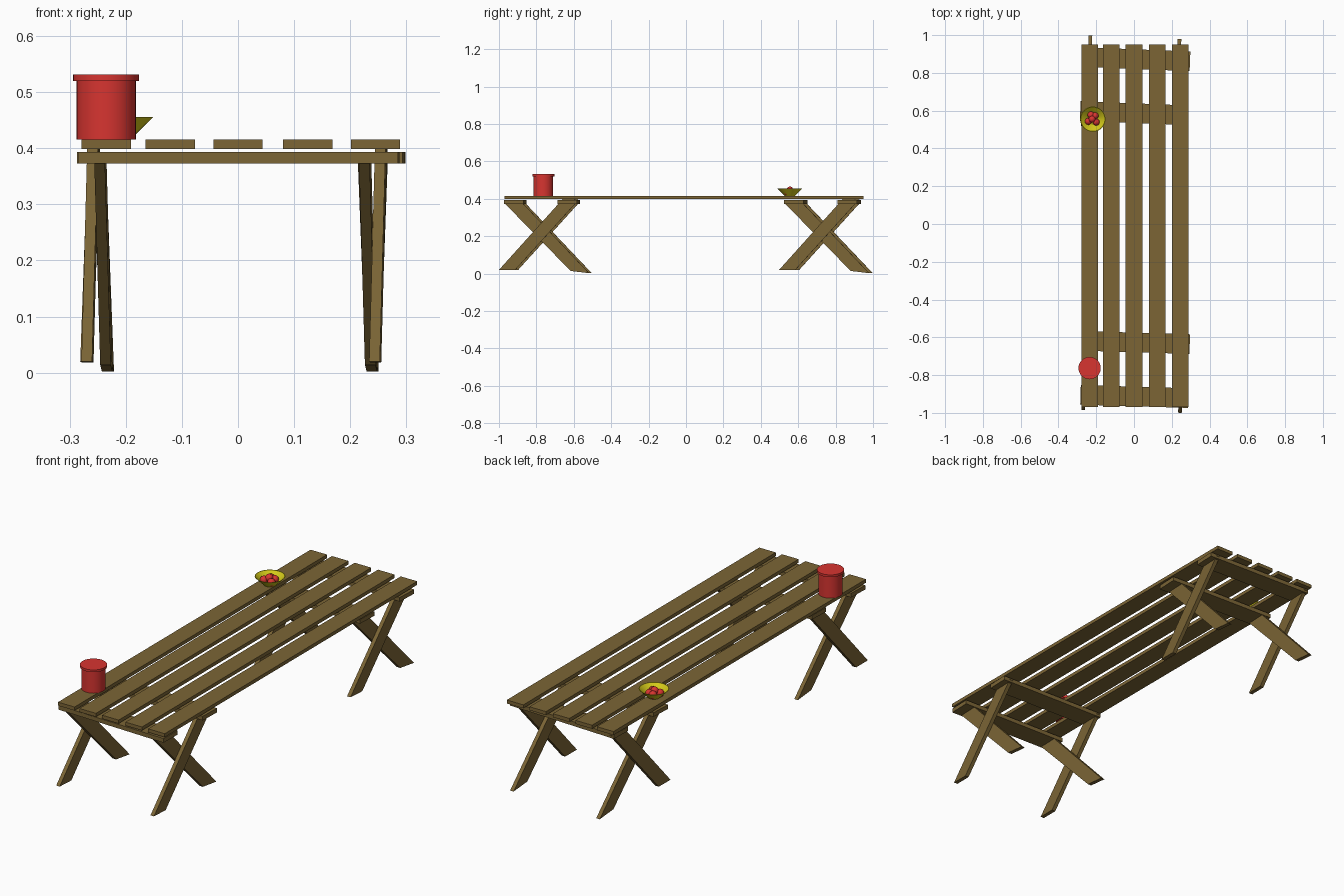
import bpy, bmesh, math
from mathutils import Matrix

if "Cube" in bpy.data.objects:
    bpy.data.objects.remove(bpy.data.objects["Cube"])


def mat(name, rgb):
    m = bpy.data.materials.new(name)
    m.diffuse_color = (*rgb, 1)
    m.use_nodes = True
    m.node_tree.nodes["Principled BSDF"].inputs["Base Color"].default_value = m.diffuse_color
    return m


WOOD = mat("wood", (0.20, 0.13, 0.036))
RED = mat("red", (0.68, 0.035, 0.03))
YELLOW = mat("yellow", (0.65, 0.58, 0.01))


def finish(name, bm, material, smooth=False):
    bmesh.ops.recalc_face_normals(bm, faces=bm.faces[:])
    me = bpy.data.meshes.new(name)
    bm.to_mesh(me)
    bm.free()
    ob = bpy.data.objects.new(name, me)
    bpy.context.collection.objects.link(ob)
    me.materials.append(material)
    if smooth:
        bpy.ops.object.select_all(action='DESELECT')
        ob.select_set(True)
        bpy.context.view_layer.objects.active = ob
        bpy.ops.object.shade_smooth_by_angle(angle=math.radians(35))
    return ob


def prism(name, outline, x0, x1, turn=None):
    """Extrude a (y, z) outline from x0 to x1, optionally transformed."""
    bm = bmesh.new()
    face = bm.faces.new([bm.verts.new((x0, y, z)) for y, z in outline])
    ext = bmesh.ops.extrude_face_region(bm, geom=[face])["geom"]
    bmesh.ops.translate(bm, vec=(x1 - x0, 0, 0),
                        verts=[v for v in ext if isinstance(v, bmesh.types.BMVert)])
    if turn:
        bm.transform(turn)
    return finish(name, bm, WOOD)


def box(y0, y1, z0, z1):
    return [(y0, z0), (y1, z0), (y1, z1), (y0, z1)]


def lathe(name, profile, centre, material, n=32):
    """Spin an (r, z) profile about a vertical axis."""
    bm = bmesh.new()
    verts = [bm.verts.new((r, 0, z)) for r, z in profile]
    edges = [bm.edges.new(p) for p in zip(verts, verts[1:])]
    bmesh.ops.spin(bm, geom=verts + edges, axis=(0, 0, 1), cent=(0, 0, 0),
                   angle=math.tau, steps=n, use_duplicate=False)
    bmesh.ops.remove_doubles(bm, verts=bm.verts[:], dist=1e-5)
    bmesh.ops.translate(bm, vec=centre, verts=bm.verts[:])
    return finish(name, bm, material, True)


# Seat slats
for i, x in enumerate((-0.235, -0.121, 0.0, 0.124, 0.245)):
    prism(f"seat_slat_{i + 1}", box(-0.97, 0.95, 0.399, 0.416), x - 0.044, x + 0.044)

# Trestles: two cross beams and two pairs of crossed legs, each slightly skewed
for end, yc, angle in (("front", -0.77, -0.03), ("rear", 0.73, -0.04)):
    turn = Matrix.Translation((0, yc, 0)) @ Matrix.Rotation(angle, 4, 'Z')
    for label, y in (("a", -0.143), ("b", 0.143)):
        prism(f"{end}_beam_{label}", box(y - 0.052, y + 0.052, 0.373, 0.393),
              -0.279, 0.291, turn)
    outer = [(-0.222, 0.02), (-0.137, 0.018), (0.196, 0.385), (0.18, 0.4), (0.12, 0.4)]
    inner = [(0.160, 0.014), (0.259, 0.002), (-0.093, 0.373), (-0.19, 0.373)]
    for side, xo, xi in (("left", -0.263, -0.241), ("right", 0.250, 0.231)):
        prism(f"{end}_{side}_outer_leg", outer, xo - 0.0095, xo + 0.0095, turn)
        prism(f"{end}_{side}_inner_leg", inner, xi - 0.0095, xi + 0.0095, turn)

# Bucket with lid
lathe("bucket", [(0, 0), (0.053, 0), (0.053, 0.104), (0, 0.104)],
      (-0.235, -0.763, 0.416), RED)
lathe("bucket_lid", [(0, 0.104), (0.059, 0.104), (0.059, 0.115), (0, 0.115)],
      (-0.235, -0.763, 0.416), RED)

# Fruit bowl
lathe("bowl", [(0, 0), (0.027, 0), (0.067, 0.040), (0.064, 0.040), (0.025, 0.003), (0, 0.003)],
      (-0.218, 0.555, 0.416), YELLOW)

# Fruit in the bowl
for i, (dx, dy, z) in enumerate(((-0.010, 0.022, 0.437), (0.012, 0.018, 0.438),
                                 (-0.024, -0.012, 0.437), (0.018, -0.016, 0.437),
                                 (-0.004, 0.0, 0.447))):
    bm = bmesh.new()
    bmesh.ops.create_uvsphere(bm, u_segments=20, v_segments=12, radius=0.018)
    bmesh.ops.translate(bm, vec=(-0.218 + dx, 0.555 + dy, z), verts=bm.verts[:])
    finish(f"fruit_{i + 1}", bm, RED, True)
